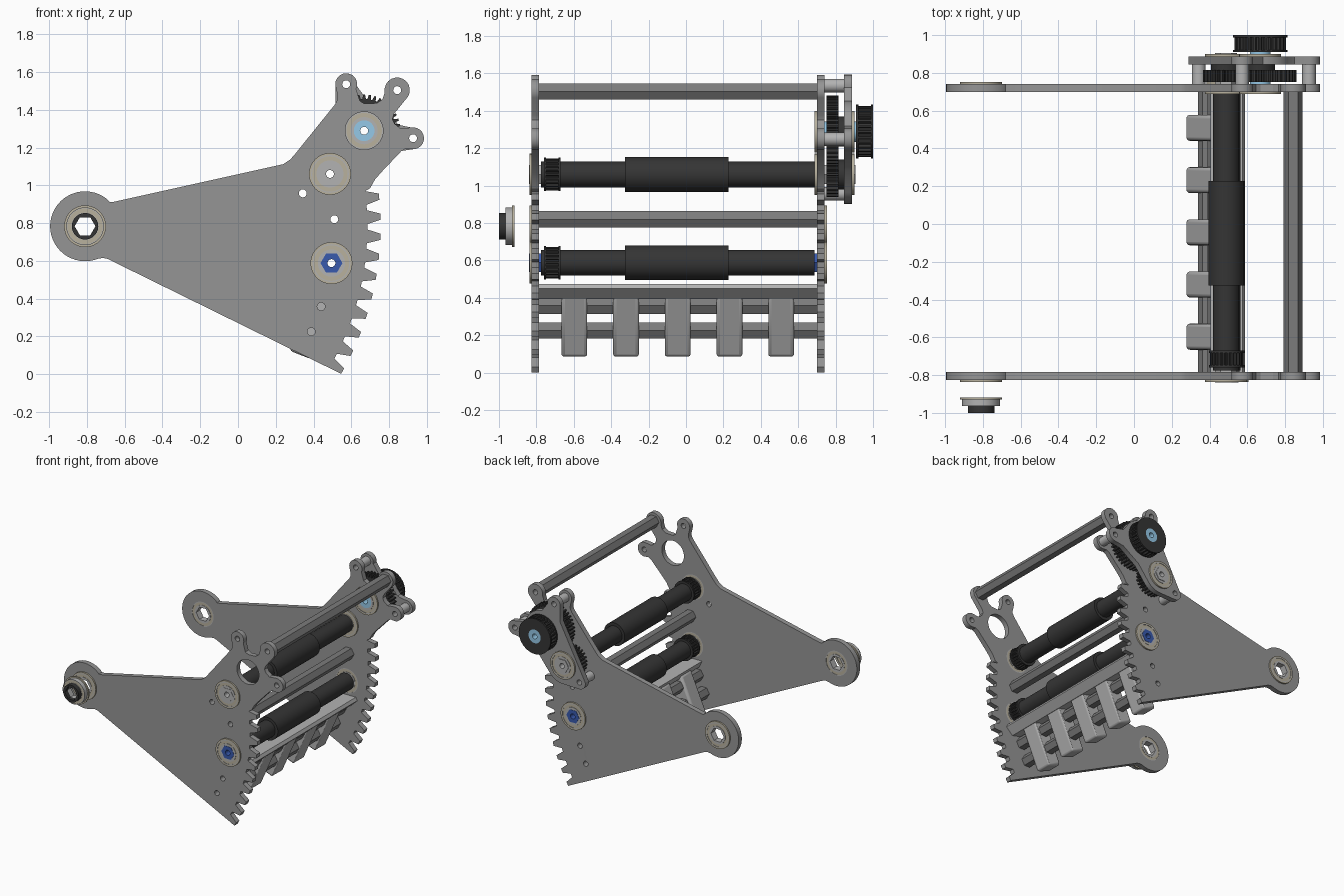
import bpy, bmesh
from math import sin, cos, radians, pi
from mathutils import Matrix

if "Cube" in bpy.data.objects:
    bpy.data.objects.remove(bpy.data.objects["Cube"])


def material(name, rgb):
    m = bpy.data.materials.new(name)
    m.diffuse_color = (*rgb, 1)
    m.use_nodes = True
    m.node_tree.nodes["Principled BSDF"].inputs["Base Color"].default_value = m.diffuse_color
    return m


DARK = material("dark_rubber", (0.035, 0.035, 0.035))
TAN = material("bearing_tan", (0.48, 0.44, 0.34))
BLUE = material("blue_shaft", (0.04, 0.1, 0.42))
SKY = material("light_blue_shaft", (0.3, 0.58, 0.8))
GREY = material("plate_grey", (0.3, 0.3, 0.3))
LIGHT = material("light_grey", (0.45, 0.45, 0.45))
BAR = material("bar_grey", (0.2, 0.2, 0.2))


# --- profile helpers, all in the x-z plane ---
def arc(c, r, a0, a1, n=12):
    return [(c[0] + r * cos(radians(a0 + (a1 - a0) * i / n)),
             c[1] + r * sin(radians(a0 + (a1 - a0) * i / n))) for i in range(n + 1)]


def circle(c, r, n=40):
    return arc(c, r, 0, 360, n)[:-1]


def hexagon(c, r):
    return circle(c, r, 6)


def gear(c, tip, root, n):
    pts = []
    for i in range(n):
        for f, r in ((-.34, root), (-.17, tip), (.17, tip), (.34, root)):
            a = 2 * pi * (i + f) / n
            pts.append((c[0] + r * cos(a), c[1] + r * sin(a)))
    return pts


def extrude(name, loops, y0, y1, mat=None, bevel=0):
    """Fill the first loop minus the other loops and extrude from y0 to y1."""
    cu = bpy.data.curves.new(name, 'CURVE')
    cu.dimensions, cu.fill_mode, cu.extrude = '2D', 'BOTH', abs(y1 - y0) / 2
    for pts in loops:
        s = cu.splines.new('POLY')
        s.points.add(len(pts) - 1)
        for p, (x, z) in zip(s.points, pts):
            p.co = (x, z, 0, 1)
        s.use_cyclic_u = True
    ob = bpy.data.objects.new(name, cu)
    bpy.context.collection.objects.link(ob)
    bpy.ops.object.select_all(action='DESELECT')
    ob.select_set(True)
    bpy.context.view_layer.objects.active = ob
    bpy.ops.object.convert(target='MESH')
    ob = bpy.context.object
    ob.data.transform(Matrix.Translation((0, (y0 + y1) / 2, 0)) @ Matrix.Rotation(pi / 2, 4, 'X'))
    bm = bmesh.new()
    bm.from_mesh(ob.data)
    bmesh.ops.remove_doubles(bm, verts=bm.verts, dist=1e-5)
    bmesh.ops.recalc_face_normals(bm, faces=bm.faces)
    bm.to_mesh(ob.data)
    bm.free()
    if bevel:
        b = ob.modifiers.new("round", 'BEVEL')
        b.width, b.segments, b.limit_method = bevel, 3, 'ANGLE'
    if mat:
        ob.data.materials.clear()
        ob.data.materials.append(mat)
    bpy.ops.object.shade_smooth_by_angle(angle=radians(30))
    return ob


# --- key centres ---
PIVOT, UPPER, LOWER, DRIVE = (-.81, .783), (.487, 1.06), (.495, .588), (.668, 1.289)
LOBE1, LOBE2, LOBE3 = (.573, 1.535), (.843, 1.504), (.927, 1.249)
SMALL, MID, LOW1, LOW2 = (.343, .957), (.51, .82), (.44, .358), (.388, .225)

# --- side plates with sector gear edge ---
outline = arc(PIVOT, .185, 50, 292, 32) + [(-.715, .615), (-.69, .61)]
for k in range(10):
    a = -29.35 + 3.9 * k
    for f, r in ((-1.4, 1.495), (-.6, 1.565), (.6, 1.565), (1.4, 1.495)):
        if not (k == 0 and f == -1.4):
            outline += arc(PIVOT, r, a + f, a + f, 1)[:1]
outline += [(.70, .985), (.725, 1.03), (.758, 1.068), (.864, 1.18), (.89, 1.195)]
outline += arc(LOBE3, .058, -90, 100) + [(.862, 1.3), (.83, 1.325), (.818, 1.35), (.826, 1.378)]
outline += arc(LOBE2, .067, -30, 190) + [(.765, 1.455), (.735, 1.435), (.67, 1.432), (.645, 1.447)]
outline += arc(LOBE1, .058, -25, 200) + [(.528, 1.475), (.528, 1.455), (.515, 1.43),
                                        (.30, 1.163), (.275, 1.135), (.24, 1.112), (-.66, .912), (-.68, .912)]
for name, y0, y1 in (("front_side_plate", -.826, -.785), ("back_side_plate", .70, .741)):
    holes = [circle(c, .1) for c in (PIVOT, UPPER, LOWER, DRIVE)]
    holes += [circle(c, .021, 16) for c in (SMALL, MID, LOW1, LOW2, LOBE1, LOBE2, LOBE3)]
    extrude(name, [outline] + holes, y0, y1, GREY)

# --- gearbox outer plate and its spacers ---
box = arc(SMALL, .055, 165, 270) + arc(UPPER, .155, 270, 325) + [(.70, 1.08), (.85, 1.18)]
box += arc(LOBE3, .058, -90, 100) + [(.85, 1.32)] + arc(DRIVE, .165, 25, 85)
box += arc(LOBE1, .058, -10, 190) + [(.515, 1.40)]
extrude("gearbox_plate", [box, circle(UPPER, .1), circle(DRIVE, .1)] +
        [circle(c, .021, 16) for c in (SMALL, LOBE1, LOBE3)], .845, .888, GREY)
for i, c in enumerate((SMALL, LOBE1, LOBE3)):
    extrude(f"gearbox_spacer_{i}", [circle(c, .036, 24), circle(c, .021, 16)], .741, .845, LIGHT)


# --- bearings: body, flange, shield, inner race ---
def bearing(name, c, y0, y1, flange, bore):
    fy = (y0 - .012, y0) if flange < 0 else (y1, y1 + .012)
    a, b = min(y0, fy[0]), max(y1, fy[1])
    extrude(name + "_body", [circle(c, .1), circle(c, .094)], a, b, LIGHT)
    extrude(name + "_flange", [circle(c, .111), circle(c, .1)], *fy, TAN)
    extrude(name + "_shield", [circle(c, .094), circle(c, .072)], a + .003, b - .003, TAN)
    extrude(name + "_inner_race", [circle(c, .072), bore], a, b, LIGHT)


for n, c, bore in (("pivot", PIVOT, hexagon(PIVOT, .058)), ("upper", UPPER, hexagon(UPPER, .058)),
                   ("lower", LOWER, hexagon(LOWER, .058))):
    bearing(f"front_{n}_bearing", c, -.826, -.785, -1, bore)
    bearing(f"back_{n}_bearing", c, .70, .741, -1 if n == "upper" else 1, bore)
bearing("drive_inner_bearing", DRIVE, .70, .741, -1, circle(DRIVE, .055))
bearing("drive_outer_bearing", DRIVE, .845, .888, 1, circle(DRIVE, .055))
bearing("gearbox_lower_bearing", UPPER, .845, .888, 1, hexagon(UPPER, .058))
bearing("outboard_pivot_bearing", PIVOT, -.965, -.93, 1, hexagon(PIVOT, .058))
extrude("outboard_pivot_hub", [circle(PIVOT, .07), hexagon(PIVOT, .055)], -1, -.965, DARK)

# --- shafts, bored through ---
extrude("upper_shaft", [hexagon(UPPER, .058), circle(UPPER, .021, 16)], -.84, .905, LIGHT)
extrude("lower_shaft", [hexagon(LOWER, .058), circle(LOWER, .021, 16)], -.84, .755, BLUE)
extrude("drive_shaft", [circle(DRIVE, .055), circle(DRIVE, .021, 16)], .688, 1, SKY)


# --- toothed belt pulley with two flanges ---
def pulley(name, c, tip, n, y0, y1, bore, flange=.012):
    extrude(name + "_teeth", [gear(c, tip, tip * .89, n), bore], y0 + flange, y1 - flange, DARK)
    for side, a in (("near", y0), ("far", y1 - flange)):
        extrude(f"{name}_{side}_flange", [circle(c, tip * 1.05), bore], a, a + flange, DARK)


# --- rollers ---
for n, c in (("upper", UPPER), ("lower", LOWER)):
    extrude(f"{n}_roller_tube", [circle(c, .069), hexagon(c, .058)], -.775, .688, DARK)
    extrude(f"{n}_roller_sleeve", [circle(c, .093), circle(c, .069)], -.325, .228, DARK)
    pulley(f"{n}_roller_pulley", c, .085, 22, -.76, -.67, circle(c, .069))

# --- drive gears and input pulley ---
extrude("large_gear", [gear(DRIVE, .192, .168, 40), circle(DRIVE, .055)], .752, .815, DARK)
extrude("small_gear", [gear(UPPER, .122, .098, 25), hexagon(UPPER, .058)], .752, .815, DARK)
for n, c in (("large", DRIVE), ("small", UPPER)):
    extrude(f"{n}_gear_hub", [circle(c, .08), circle(c, .058)], .815, .845, DARK)
pulley("drive_pulley", DRIVE, .137, 28, .91, 1, circle(DRIVE, .055))

# --- hex cross bars ---
for n, c in (("top", LOBE2), ("middle", MID), ("finger_upper", LOW1), ("finger_lower", LOW2)):
    extrude(f"{n}_cross_bar", [hexagon(c, .05), circle(c, .021, 16)], -.785, .70, BAR)

# --- ramp shelf and fingers clamped on the lower bars ---
extrude("ramp_shelf", [[(.405, .475), (.575, .475), (.588, .45), (.53, .395), (.43, .42)]],
        -.785, .70, LIGHT)
for i in range(5):
    y = -.597 + .2765 * i
    extrude(f"finger_{i}", [[(.272, .125), (.385, .08), (.535, .42), (.50, .45), (.415, .45)]],
            y - .069, y + .069, LIGHT, bevel=.018)
